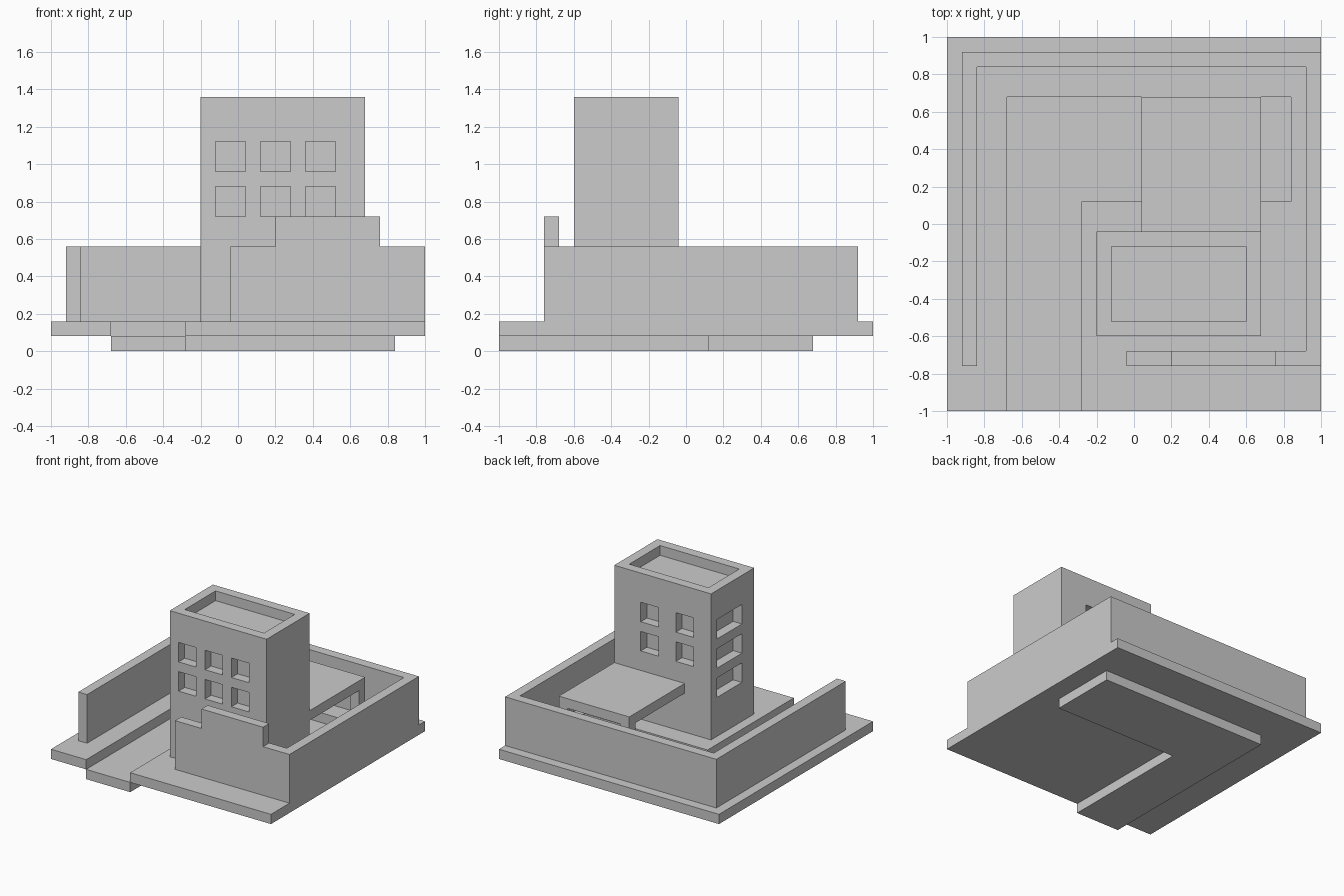
import bpy, bmesh

if "Cube" in bpy.data.objects:
    bpy.data.objects.remove(bpy.data.objects["Cube"])


def finish(name, bm):
    bmesh.ops.recalc_face_normals(bm, faces=bm.faces)
    mesh = bpy.data.meshes.new(name)
    bm.to_mesh(mesh)
    bm.free()
    obj = bpy.data.objects.new(name, mesh)
    bpy.context.collection.objects.link(obj)
    return obj


def add_prism(bm, outline, z0, z1):
    face = bm.faces.new([bm.verts.new((x, y, z0)) for x, y in outline])
    out = bmesh.ops.extrude_face_region(bm, geom=[face], use_keep_orig=True)
    for v in out["geom"]:
        if isinstance(v, bmesh.types.BMVert):
            v.co.z = z1


def prism(name, outline, z0, z1):
    bm = bmesh.new()
    add_prism(bm, outline, z0, z1)
    return finish(name, bm)


def rect(x0, x1, y0, y1):
    return [(x0, y0), (x1, y0), (x1, y1), (x0, y1)]


# L-shaped driveway, sunk into the ground plate
drive = [(-.68, -1), (-.68, .68), (.84, .68), (.84, .12), (-.28, .12), (-.28, -1)]
prism("driveway", drive, 0, .08)
prism("ground_plate", [(-1, -1)] + drive + [(1, -1), (1, 1), (-1, 1)], .08, .16)

# Perimeter wall with an open entrance and a raised front section
prism("perimeter_wall",
      [(-.92, -.76), (-.84, -.76), (-.84, .84), (.92, .84), (.92, -.68),
       (-.04, -.68), (-.04, -.76), (1, -.76), (1, .92), (-.92, .92)], .16, .56)
prism("raised_front_wall", rect(.20, .76, -.76, -.68), .56, .72)

# Canopy behind the tower, on two rear posts
prism("canopy", rect(.04, .68, -.04, .68), .48, .56)
for side, x in (("left", .04), ("right", .60)):
    prism("canopy_post_" + side, rect(x, x + .08, .60, .68), .08, .48)

# Tower
tower = prism("tower", rect(-.20, .68, -.60, -.04), .16, 1.36)

# Cutter: roof recess and window recesses
bm = bmesh.new()
add_prism(bm, rect(-.12, .60, -.52, -.12), 1.28, 1.5)
for z in (.72, .96):
    for x in (-.12, .12, .36):
        add_prism(bm, rect(x, x + .16, -.7, -.52), z, z + .16)
    for x in (-.04, .28):
        add_prism(bm, rect(x, x + .16, -.12, .06), z, z + .16)
for z in (.48, .72, .96):
    add_prism(bm, rect(-.3, -.12, -.44, -.12), z, z + .16)
cutter = finish("recess_cutter", bm)
cutter.hide_render = True

mod = tower.modifiers.new("recesses", 'BOOLEAN')
mod.operation = 'DIFFERENCE'
mod.solver = 'EXACT'
mod.object = cutter
bpy.context.view_layer.objects.active = tower
bpy.ops.object.modifier_apply(modifier=mod.name)
bpy.data.objects.remove(cutter)
